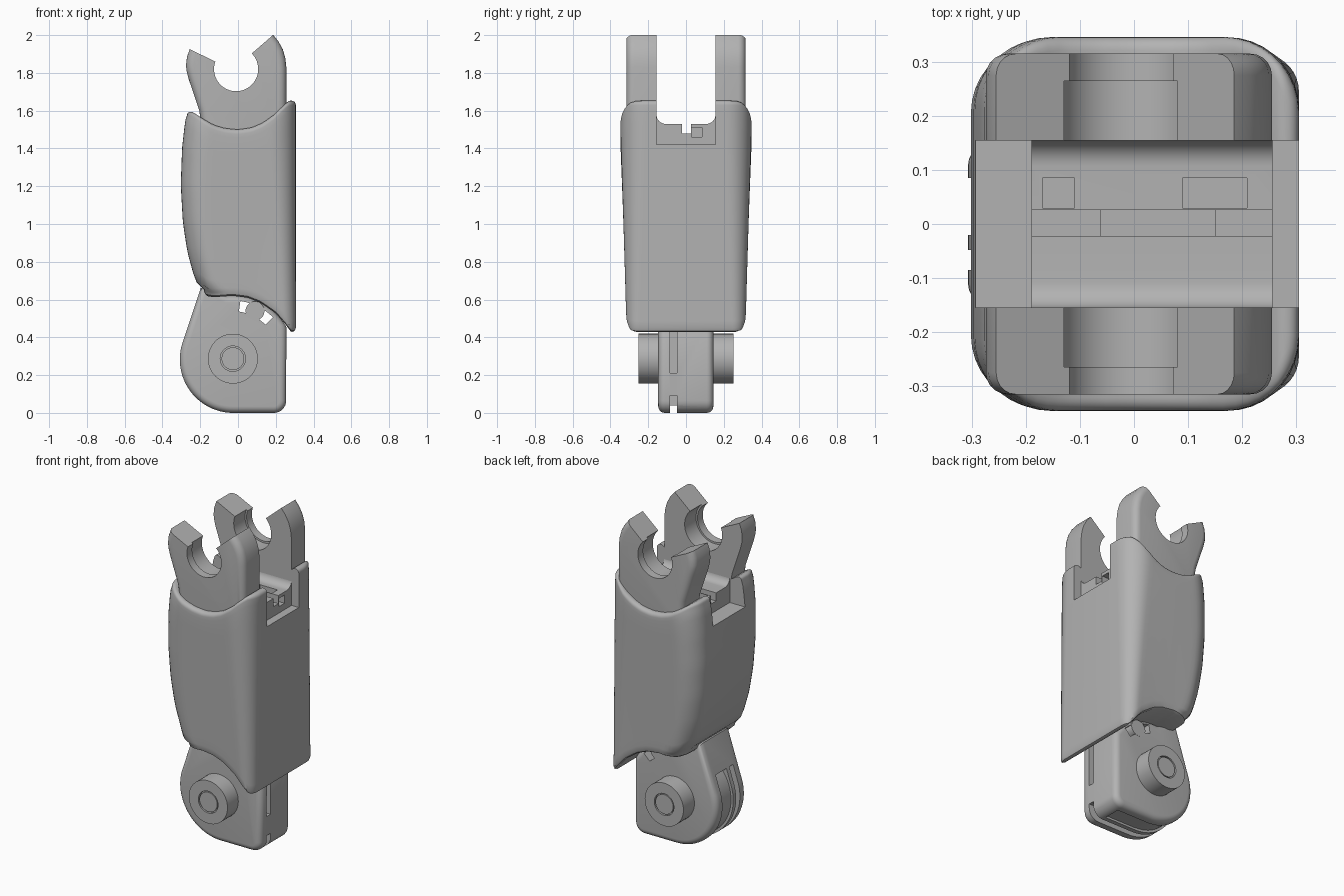
import bpy, bmesh, math

if bpy.data.objects.get("Cube"):
    bpy.data.objects.remove(bpy.data.objects["Cube"])

grey = bpy.data.materials.new("plain grey")
grey.use_nodes = True
grey.diffuse_color = (0.45, 0.45, 0.45, 1)
grey.node_tree.nodes["Principled BSDF"].inputs["Base Color"].default_value = (0.45, 0.45, 0.45, 1)


def make(name, bm):
    bmesh.ops.recalc_face_normals(bm, faces=bm.faces)
    mesh = bpy.data.meshes.new(name)
    bm.to_mesh(mesh)
    bm.free()
    mesh.materials.append(grey)
    ob = bpy.data.objects.new(name, mesh)
    bpy.context.collection.objects.link(ob)
    return ob


def prism(name, pts, lo, hi, axis="y", bevel=0, ends=()):
    """Extrude a 2D outline along an axis, rounding the rims at the given ends."""
    place = (lambda a, b, d: (a, d, b)) if axis == "y" else (lambda a, b, d: (d, a, b))
    bm = bmesh.new()
    rims = [[bm.verts.new(place(a, b, d)) for a, b in pts] for d in (lo, hi)]
    caps = [bm.faces.new(r) for r in rims]
    n = len(pts)
    for i in range(n):
        j = (i + 1) % n
        bm.faces.new((rims[0][i], rims[0][j], rims[1][j], rims[1][i]))
    bmesh.ops.recalc_face_normals(bm, faces=bm.faces)
    if bevel:
        edges = [e for k in ends for e in caps[k].edges]
        bmesh.ops.bevel(bm, geom=edges, offset=bevel, segments=5, profile=0.5, affect="EDGES")
    return make(name, bm)


def box(x0, x1, y0, y1, z0, z1):
    return prism("cutter", [(x0, z0), (x1, z0), (x1, z1), (x0, z1)], y0, y1)


def arc(cx, cz, r, a0, a1, n=24):
    angles = [math.radians(a0 + (a1 - a0) * i / n) for i in range(n + 1)]
    return [(cx + r * math.cos(a), cz + r * math.sin(a)) for a in angles]


def disc(cx, cz, r):
    return arc(cx, cz, r, 0, 352.5, 47)


def band(cx, cz, r0, r1, a0, a1):
    return arc(cx, cz, r0, a0, a1) + arc(cx, cz, r1, a1, a0)


def cut(ob, *cutters):
    bpy.context.view_layer.objects.active = ob
    for c in cutters:
        c.hide_render = True
        mod = ob.modifiers.new("cut", "BOOLEAN")
        mod.operation, mod.solver, mod.object = "DIFFERENCE", "EXACT", c
        bpy.ops.object.modifier_apply(modifier=mod.name)
        bpy.data.objects.remove(c)


def curve(table, v):
    """Smoothly eased lookup in a short table of pairs."""
    if v <= table[0][0]:
        return table[0][1]
    for (a, p), (b, q) in zip(table, table[1:]):
        if v <= b:
            return p + (q - p) * (v - a) / (b - a)
    return table[-1][1]


# Outer shell: stacked rounded sections between a curved bottom and top edge
BACK = [(0.62, -0.17), (0.65, -0.205), (0.70, -0.23), (0.84, -0.268), (1.0, -0.292),
        (1.2, -0.303), (1.4, -0.296), (1.52, -0.283), (1.6, -0.27)]
TOP = [(-0.27, 1.6), (-0.235, 1.59), (-0.19, 1.56), (-0.13, 1.525), (-0.07, 1.507), (0, 1.5),
       (0.07, 1.51), (0.13, 1.535), (0.19, 1.578), (0.24, 1.628), (0.27, 1.652), (0.305, 1.655)]
BOTTOM = [(-0.2, 0.645), (-0.17, 0.62), (-0.13, 0.612), (-0.03, 0.62), (0.05, 0.61),
          (0.12, 0.583), (0.2, 0.527), (0.25, 0.47), (0.28, 0.43), (0.305, 0.425)]


def half_section(t, inset):
    x0 = curve(BACK, 0.63 + 0.97 * t) + inset
    x1, y = 0.306 - inset, 0.316 + 0.031 * min(1, t * 1.1) - inset
    rb, rf = 0.13 - inset, 0.07 + 0.07 * t - inset
    flat = [(x0 + rb + (x1 - rf - x0 - rb) * i / 14, y) for i in range(1, 14)]
    return arc(x0 + rb, y - rb, rb, 180, 90, 9) + flat + arc(x1 - rf, y - rf, rf, 90, 0, 9)


levels = [(0, 0.02, 0), (0, 0.006, 0.008), (0, 0, 0.025)]
levels += [(i / 20, 0, 0) for i in range(1, 20)]
levels += [(1, 0.025 * (1 - math.cos(a)), 0.025 * (math.sin(a) - 1))
           for a in [math.pi / 10 * k for k in range(6)]]
bm = bmesh.new()
rings = []
for t, inset, dz in levels:
    half = half_section(t, inset)
    ring = []
    for s, pts in ((1, half), (-1, half[::-1])):
        for x, y in pts:
            z = curve(BOTTOM, x) * (1 - t) + curve(TOP, x) * t + dz
            ring.append(bm.verts.new((x, s * y, z)))
    rings.append(ring)
count = len(rings[0])
for a, b in zip(rings, rings[1:]):
    for i in range(count):
        j = (i + 1) % count
        bm.faces.new((a[i], a[j], b[j], b[i]))
for ring in (rings[0], rings[-1]):
    for i in range(count // 2 - 1):
        bm.faces.new((ring[i], ring[i + 1], ring[count - 2 - i], ring[count - 1 - i]))
shell = make("shell", bm)
cut(shell, box(-0.5, 0.5, -0.155, 0.155, 1.42, 1.9))

# Forked arms with open hooks at the top
hull = [(-0.19, 1.38), (0.256, 1.38), (0.256, 1.83), (0.25, 1.88), (0.237, 1.925), (0.214, 1.967),
        (0.187, 2.0), (0.15, 2.04), (-0.2, 2.04), (-0.256, 1.925), (-0.27, 1.885), (-0.275, 1.84),
        (-0.272, 1.81), (-0.262, 1.77), (-0.205, 1.6), (-0.19, 1.5)]
mouth = arc(-0.01, 1.82, 0.117, 160, 405, 40) + [(0.3, 2.1), (0.3, 2.4), (-0.4, 2.4), (-0.4, 1.995)]
for side, s in (("front", -1), ("back", 1)):
    lo, hi = sorted((s * 0.155, s * 0.316))
    arm = prism(side + "_hook_arm", hull, lo, hi, bevel=0.04, ends=[1 if s > 0 else 0])
    lo, hi = sorted((s * 0.1, s * 0.265))
    cut(arm, prism("cutter", mouth, -0.5, 0.5),
        prism("cutter", disc(-0.01, 1.82, 0.128), lo, hi))

# Filleted floor between the arms, with small pockets
floor = [(-0.156, 1.4), (0.156, 1.4)] + arc(0.108, 1.578, 0.048, 0, -90, 8)
floor += arc(-0.108, 1.578, 0.048, 270, 180, 8)
fork_floor = prism("fork_floor", floor, -0.19, 0.257, axis="x")
cut(fork_floor, box(-0.17, -0.11, 0.03, 0.085, 1.45, 1.7),
    box(0.09, 0.21, 0.03, 0.085, 1.46, 1.7), box(0.2, 0.3, 0.03, 0.085, 1.46, 1.51),
    box(-0.3, 0.3, -0.022, 0.026, 1.48, 1.7), box(-0.062, 0.15, -0.022, 0.026, 1.41, 1.7))

# Lower link with rounded rims, edge grooves and a curved guide slot
CX, CZ = -0.025, 0.283
outline = arc(CX, CZ, 0.283, 163, 270, 28) + arc(0.19, 0.065, 0.065, 270, 360, 8)
outline += arc(-0.03, 0.29, 0.33, 30, 95, 20) + [(-0.13, 0.66), (-0.198, 0.66)]
link = prism("lower_link", outline, -0.147, 0.145, bevel=0.035, ends=(0, 1))
guide = arc(-0.03, 0.29, 0.249, 45, 82, 12) + arc(-0.03, 0.29, 0.305, 82, 45, 12)
cut(link, prism("cutter", guide, -0.3, 0.3),
    prism("cutter", band(CX, CZ, 0.235, 0.45, 142, 271), -0.085, -0.048),
    prism("cutter", band(CX, CZ, 0.268, 0.45, 142, 271), -0.02, 0.085),
    box(-0.03, 0.3, -0.085, -0.048, -0.1, 0.04), box(0.2, 0.3, -0.085, -0.048, -0.1, 0.092),
    box(0.2, 0.3, -0.085, -0.048, 0.21, 0.55), box(-0.03, 0.19, -0.02, 0.085, -0.1, 0.013))

# Guide pin, side bosses and pivot pin
prism("guide_pin", disc(0.09, 0.54, 0.05), -0.146, 0.146)
for side, s in (("front", -1), ("back", 1)):
    lo, hi = sorted((s * 0.13, s * 0.252))
    boss = prism(side + "_boss", disc(-0.027, 0.287, 0.132), lo, hi)
    lo, hi = sorted((s * 0.235, s * 0.3))
    cut(boss, prism("cutter", disc(-0.027, 0.287, 0.067), lo, hi))
prism("pivot_pin", disc(-0.027, 0.287, 0.06), -0.25, 0.25)

# Smooth shading with sharp edges kept
for ob in bpy.context.collection.objects:
    ob.select_set(ob.type == "MESH")
bpy.context.view_layer.objects.active = shell
bpy.ops.object.shade_smooth_by_angle(angle=math.radians(32))
